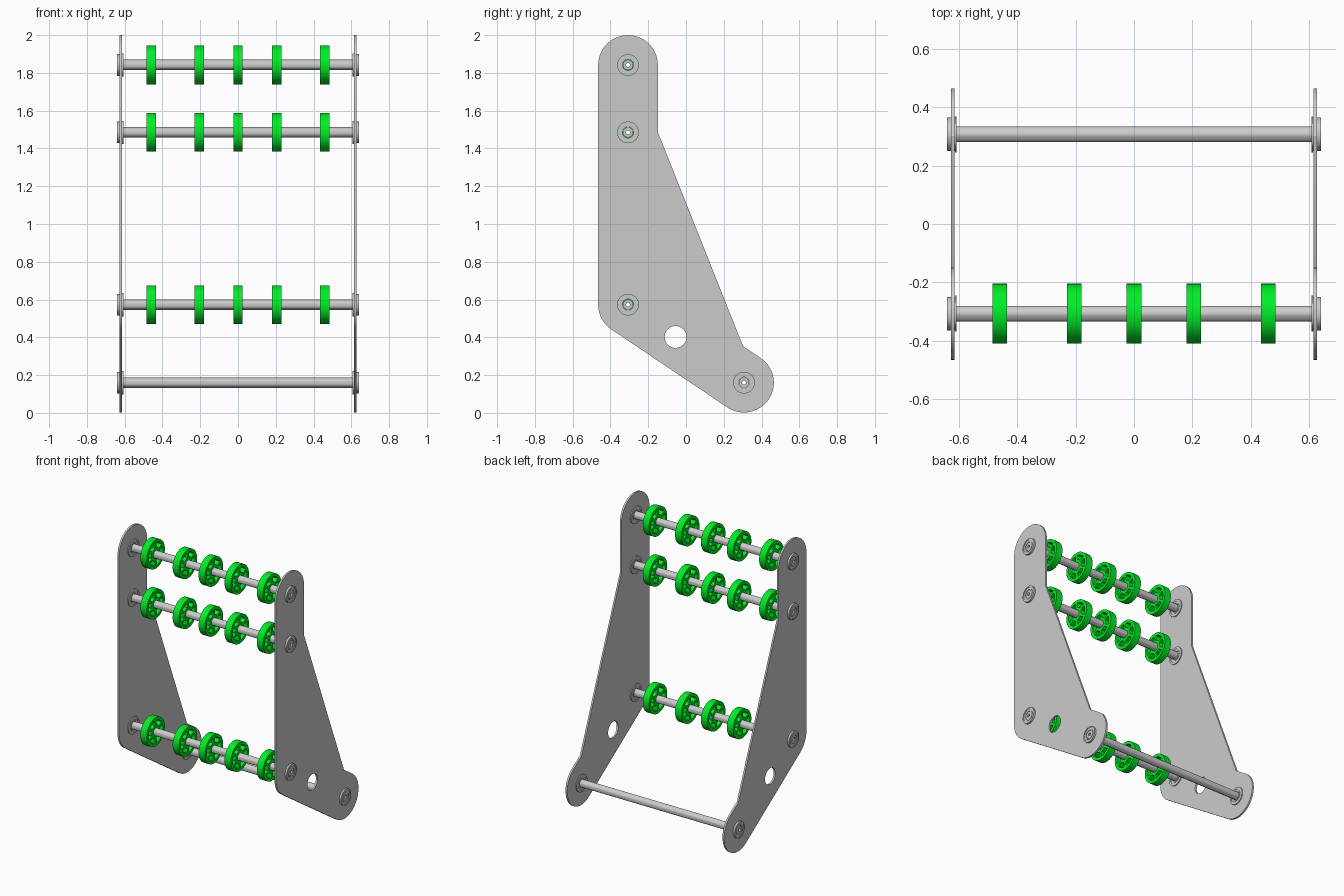
import bpy, bmesh
from math import pi, sin, cos, radians, atan2
from mathutils import Matrix

if "Cube" in bpy.data.objects:
    bpy.data.objects.remove(bpy.data.objects["Cube"])

# local XY profile -> world YZ, local Z -> world X
AXES = Matrix(((0, 0, 1, 0), (1, 0, 0, 0), (0, 1, 0, 0), (0, 0, 0, 1)))
R = 0.158
TOP, MID, LOW, FOOT = (-0.307, 1.842), (-0.307, 1.485), (-0.307, 0.573), (0.307, 0.16)
PLATE_IN, PLATE_OUT = 0.614, 0.627

green = bpy.data.materials.new("wheel_green")
green.diffuse_color = (0.0, 0.85, 0.02, 1)
green.use_nodes = True
green.node_tree.nodes["Principled BSDF"].inputs["Base Color"].default_value = green.diffuse_color


def arc(c, r, a0, a1, n=24):
    return [(c[0] + r * cos(a0 + (a1 - a0) * i / n), c[1] + r * sin(a0 + (a1 - a0) * i / n))
            for i in range(n + 1)]


def circle(c, r, n=32):
    return arc(c, r, 0, 2 * pi, n)[:-1]


def finish(name, bm, mat=None):
    bmesh.ops.remove_doubles(bm, verts=bm.verts, dist=1e-5)
    bmesh.ops.recalc_face_normals(bm, faces=bm.faces)
    me = bpy.data.meshes.new(name)
    bm.to_mesh(me)
    bm.free()
    me.shade_smooth()
    me.set_sharp_from_angle(angle=radians(30))
    if mat:
        me.materials.append(mat)
    return me


def place(name, me, loc=(0, 0, 0)):
    ob = bpy.data.objects.new(name, me)
    ob.location = loc
    bpy.context.collection.objects.link(ob)
    return ob


def extruded(name, loops, x0, x1, mat=None):
    """Outline plus hole loops, filled and extruded from x0 to x1."""
    cu = bpy.data.curves.new(name, 'CURVE')
    cu.dimensions, cu.fill_mode, cu.extrude = '2D', 'BOTH', (x1 - x0) / 2
    for pts in loops:
        sp = cu.splines.new('POLY')
        sp.points.add(len(pts) - 1)
        for p, (a, b) in zip(sp.points, pts):
            p.co = (a, b, 0, 1)
        sp.use_cyclic_u = True
    ob = place(name + "_curve", cu)
    raw = bpy.data.meshes.new_from_object(ob)
    bpy.data.objects.remove(ob)
    bm = bmesh.new()
    bm.from_mesh(raw)
    bm.transform(Matrix.Translation(((x0 + x1) / 2, 0, 0)) @ AXES)
    return finish(name, bm, mat)


def lathed(name, profile, side):
    """Closed (x, radius) profile spun about the X axis."""
    bm = bmesh.new()
    vs = [bm.verts.new((side * x, 0, r)) for x, r in profile]
    es = [bm.edges.new((vs[i - 1], vs[i])) for i in range(len(vs))]
    bmesh.ops.spin(bm, geom=vs + es, cent=(0, 0, 0), axis=(1, 0, 0), angle=2 * pi, steps=40)
    return finish(name, bm)


# side plates
slope = atan2(LOW[0] - FOOT[0], -(LOW[1] - FOOT[1])) + pi  # upward normal of the lower edge
slope = atan2(FOOT[0] - LOW[0], LOW[1] - FOOT[1])
outline = (arc(TOP, R, pi, 0) + [(TOP[0] + R, 1.487), (0.302, 0.353)]
           + arc(FOOT, R, slope, slope - pi) + arc(LOW, R, slope + pi, pi, 12))
holes = [circle((-0.055, 0.402), 0.058)] + [circle(c, 0.0565, 40) for c in (TOP, MID, LOW, FOOT)]
for side, label in ((-1, "left"), (1, "right")):
    lo, hi = sorted((side * PLATE_IN, side * PLATE_OUT))
    place(label + "_side_plate", extruded("side_plate", [outline] + holes, lo, hi))

# shared meshes: rounded hex shaft with a bore, flanged bearings, spoked wheel
hexagon = []
for k in range(6):
    hexagon += arc((0, 0), 0.0277, pi / 2 + k * pi / 3 - 0.38 * pi / 6,
                   pi / 2 + k * pi / 3 + 0.38 * pi / 6, 3)
shaft = extruded("shaft", [hexagon, circle((0, 0), 0.0105, 20)], -0.637, 0.637)

profile = [(0.607, 0.029), (0.607, 0.038), (0.610, 0.038), (0.610, 0.048), (0.607, 0.048),
           (0.607, 0.0615), (0.6138, 0.0615), (0.6138, 0.0573), (0.640, 0.0573),
           (0.640, 0.048), (0.637, 0.048), (0.637, 0.038), (0.640, 0.038), (0.640, 0.029)]
bearings = {s: lathed("bearing", profile, s) for s in (-1, 1)}

windows = []
for k in range(6):
    a, h = k * pi / 3, pi / 6
    windows.append(arc((0, 0), 0.081, a - h * 0.78, a + h * 0.78, 8)
                   + arc((0, 0), 0.047, a + h * 0.66, a - h * 0.66, 6))
wheel = extruded("wheel", [circle((0, 0), 0.1025, 48), hexagon] + windows, -0.025, 0.025, green)

# axle assemblies
for label, (y, z) in (("top", TOP), ("middle", MID), ("lower", LOW), ("foot", FOOT)):
    place(label + "_shaft", shaft, (0, y, z))
    for s in (-1, 1):
        place(label + "_bearing", bearings[s], (0, y, z))
    if label != "foot":
        for x in (-0.46, -0.205, 0, 0.205, 0.46):
            place(label + "_wheel", wheel, (x, y, z))
